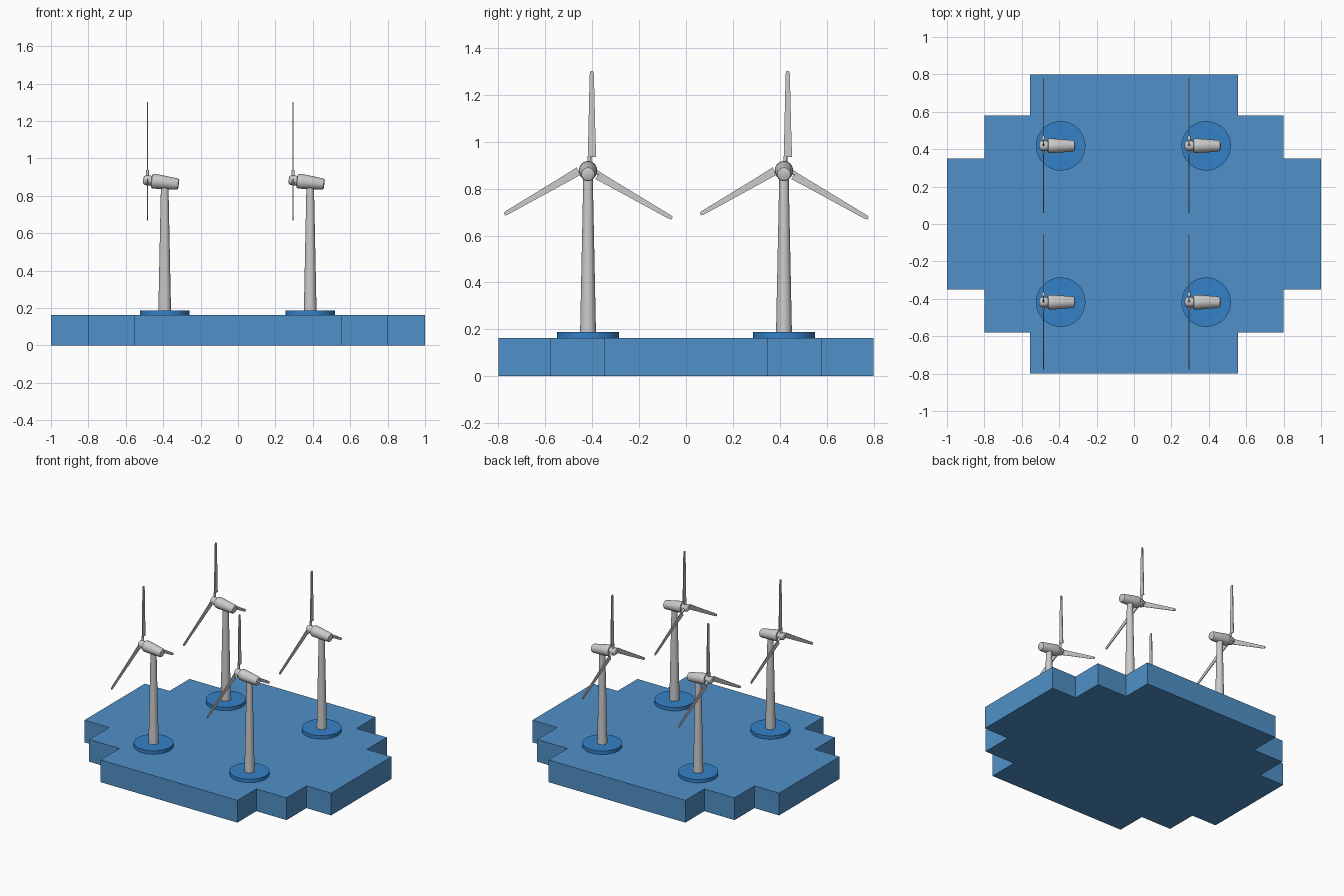
import bpy, bmesh
from math import radians, sin, cos, pi
from mathutils import Matrix, Vector

if "Cube" in bpy.data.objects:
    bpy.data.objects.remove(bpy.data.objects["Cube"])


def material(name, rgb):
    m = bpy.data.materials.new(name)
    m.diffuse_color = (*rgb, 1)
    m.use_nodes = True
    m.node_tree.nodes["Principled BSDF"].inputs["Base Color"].default_value = m.diffuse_color
    return m


def finish(bm, name, mat=None, smooth=False):
    bmesh.ops.recalc_face_normals(bm, faces=bm.faces)
    me = bpy.data.meshes.new(name)
    bm.to_mesh(me)
    bm.free()
    ob = bpy.data.objects.new(name, me)
    bpy.context.collection.objects.link(ob)
    if mat:
        me.materials.append(mat)
    if smooth:
        bpy.ops.object.select_all(action='DESELECT')
        ob.select_set(True)
        bpy.context.view_layer.objects.active = ob
        bpy.ops.object.shade_smooth_by_angle(angle=radians(35))
    return ob


def extrude_outline(bm, points, offset):
    face = bm.faces.new([bm.verts.new(p) for p in points])
    new = bmesh.ops.extrude_face_region(bm, geom=[face])['geom']
    verts = [v for v in new if isinstance(v, bmesh.types.BMVert)]
    bmesh.ops.translate(bm, verts=verts, vec=offset)


def lathe(bm, profile, matrix, sides=32):
    """Capped solid of revolution about local z; profile is (z, radius)."""
    rings = []
    for z, r in profile:
        rings.append([bm.verts.new(matrix @ Vector((r * cos(2 * pi * i / sides),
                                                    r * sin(2 * pi * i / sides), z)))
                      for i in range(sides)])
    for a, b in zip(rings, rings[1:]):
        for i in range(sides):
            j = (i + 1) % sides
            bm.faces.new((a[i], a[j], b[j], b[i]))
    bm.faces.new(rings[0])
    bm.faces.new(rings[-1])


sea_blue = material("sea_blue", (0.08, 0.28, 0.58))
pad_blue = material("pad_blue", (0.035, 0.22, 0.58))

# Stepped base: one quarter of the outline, mirrored round
quarter = [(1, 0.35), (0.8, 0.35), (0.8, 0.58), (0.555, 0.58), (0.555, 0.8)]
half = quarter + [(-x, y) for x, y in reversed(quarter)]
outline = half + [(x, -y) for x, y in reversed(half)]
bm = bmesh.new()
extrude_outline(bm, [(x, y, 0) for x, y in outline], (0, 0, 0.163))
finish(bm, "base", sea_blue)

# Nacelle and hub profile, measured along the tilted axis from the nose
NACELLE = [(0, 0.010), (0.003, 0.020), (0.010, 0.026), (0.030, 0.028), (0.044, 0.026),
           (0.046, 0.034), (0.054, 0.039), (0.075, 0.039), (0.178, 0.031),
           (0.188, 0.028), (0.192, 0.020)]


def turbine(x, y, tag):
    # Round pad
    bm = bmesh.new()
    lathe(bm, [(0.155, 0.132), (0.188, 0.132)], Matrix.Translation((x, y, 0)), 48)
    finish(bm, "pad_" + tag, pad_blue, True)

    # Tapered tower
    bm = bmesh.new()
    lathe(bm, [(0.18, 0.034), (0.86, 0.020)], Matrix.Translation((x, y, 0)))
    finish(bm, "tower_" + tag, None, True)

    # Nacelle with hub, nose raised slightly
    bm = bmesh.new()
    axis = Matrix.Translation((x - 0.115, y, 0.886)) @ Matrix.Rotation(radians(97.3), 4, 'Y')
    lathe(bm, NACELLE, axis)
    finish(bm, "nacelle_" + tag, None, True)

    # Rotor: three thin tapered blades on round stems
    bm = bmesh.new()
    centre = Matrix.Translation((x - 0.092, y + 0.006, 0.889))
    for k in range(3):
        turn = centre @ Matrix.Rotation(k * 2 * pi / 3, 4, 'X')
        lathe(bm, [(0, 0.008), (0.05, 0.008)], turn, 16)
        blade = [(-0.007, 0.046), (0.029, 0.046), (0.026, 0.12), (0.019, 0.40),
                 (0.016, 0.413), (0.004, 0.413), (0.001, 0.40)]
        extrude_outline(bm, [turn @ Vector((-0.003, a, b)) for a, b in blade],
                        (0.006, 0, 0))
    finish(bm, "rotor_" + tag, None, True)


for x, side in ((-0.392, "left"), (0.386, "right")):
    for y, end in ((-0.418, "front"), (0.418, "back")):
        turbine(x, y, end + "_" + side)
